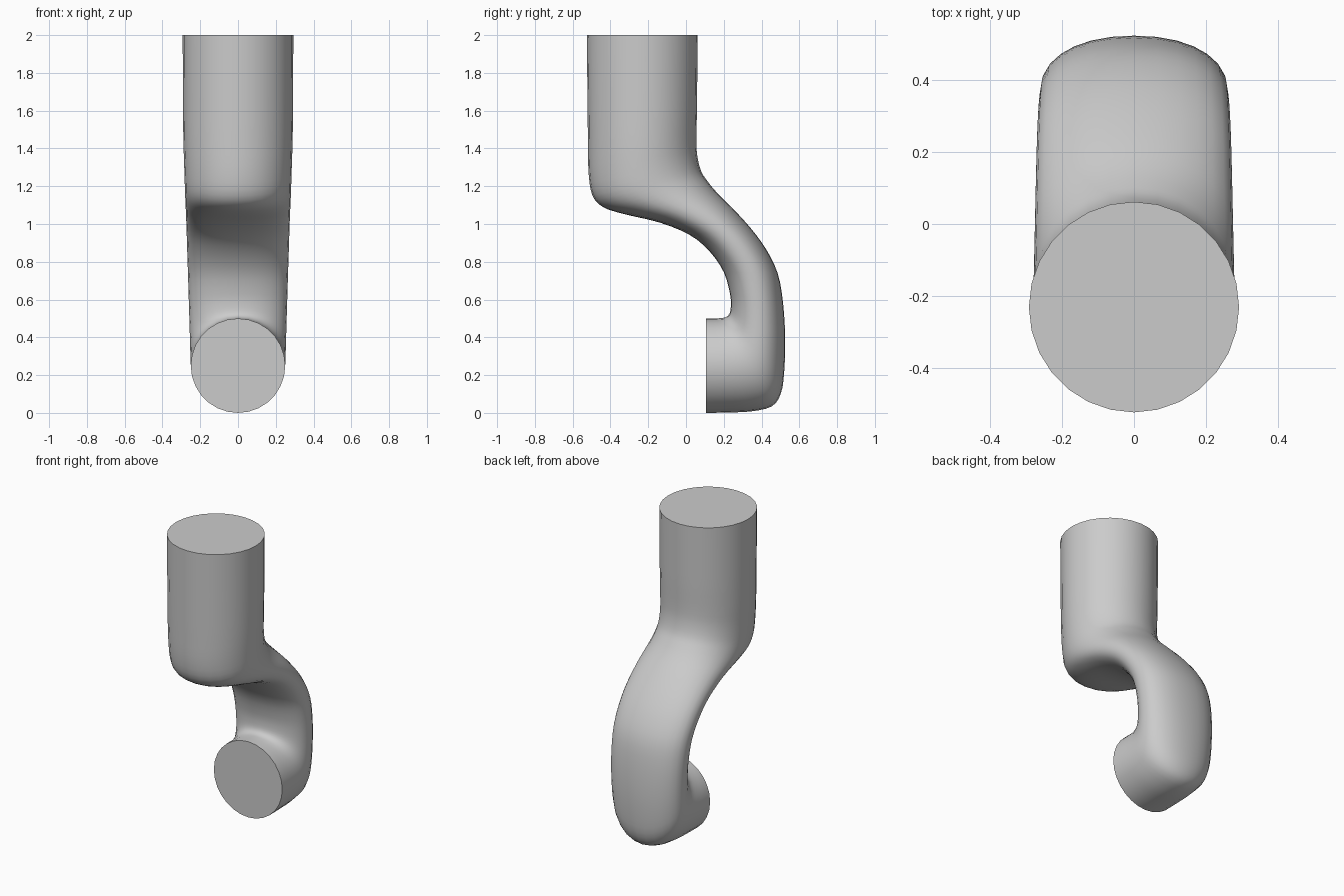
import bpy, bmesh, math
from mathutils import Vector

if "Cube" in bpy.data.objects:
    bpy.data.objects.remove(bpy.data.objects["Cube"])

SIDES = 28   # points around the tube
STEPS = 3    # rings between neighbouring sections

# Cross-sections from top mouth to lower mouth:
# inner edge (y, z), outer edge (y, z), half width in x, roundness
SECTIONS = [
    (-0.525, 2.00, 0.062, 2.00, 0.293, 2.0),
    (-0.523, 1.80, 0.060, 1.80, 0.292, 2.0),
    (-0.521, 1.60, 0.058, 1.60, 0.291, 2.0),
    (-0.519, 1.42, 0.055, 1.45, 0.289, 2.0),
    (-0.515, 1.26, 0.060, 1.36, 0.285, 2.0),
    (-0.495, 1.15, 0.080, 1.28, 0.282, 2.05),
    (-0.440, 1.09, 0.115, 1.225, 0.280, 2.1),
    (-0.330, 1.053, 0.165, 1.165, 0.278, 2.15),
    (-0.140, 1.008, 0.250, 1.080, 0.275, 2.2),
    (0.020, 0.942, 0.345, 0.975, 0.272, 2.2),
    (0.125, 0.855, 0.425, 0.865, 0.269, 2.2),
    (0.200, 0.745, 0.485, 0.740, 0.265, 2.2),
    (0.233, 0.630, 0.513, 0.590, 0.261, 2.2),
    (0.237, 0.560, 0.525, 0.400, 0.257, 2.15),
    (0.228, 0.522, 0.520, 0.220, 0.254, 2.1),
    (0.205, 0.505, 0.503, 0.105, 0.252, 2.05),
    (0.175, 0.501, 0.455, 0.035, 0.251, 2.0),
    (0.145, 0.500, 0.345, 0.008, 0.250, 2.0),
    (0.125, 0.500, 0.220, 0.002, 0.250, 2.0),
    (0.105, 0.500, 0.105, 0.000, 0.250, 2.0),
]


def blend(p0, p1, p2, p3, t):
    """Smooth interpolation between p1 and p2."""
    return 0.5 * (2 * p1 + (p2 - p0) * t + (2 * p0 - 5 * p1 + 4 * p2 - p3) * t * t
                  + (3 * p1 - p0 - 3 * p2 + p3) * t ** 3)


def refined(sections):
    last = len(sections) - 1
    for i in range(last):
        quad = [sections[min(max(i + k, 0), last)] for k in (-1, 0, 1, 2)]
        for s in range(STEPS):
            yield [blend(*vals, s / STEPS) for vals in zip(*quad)]
    yield sections[last]


def rounded(v, n):
    return math.copysign(abs(v) ** (2 / n), v)


def add_ring(bm, section):
    ay, az, by, bz, width, n = section
    centre = Vector((0, (ay + by) / 2, (az + bz) / 2))
    half = Vector((0, (by - ay) / 2, (bz - az) / 2))
    ring = []
    for k in range(SIDES):
        a = 2 * math.pi * k / SIDES
        ring.append(bm.verts.new(centre + half * rounded(math.cos(a), n)
                                 + Vector((width * rounded(math.sin(a), n), 0, 0))))
    return ring


# Bent duct: lofted skin with a flat cap at each mouth
bm = bmesh.new()
rings = [add_ring(bm, s) for s in refined(SECTIONS)]
for r0, r1 in zip(rings, rings[1:]):
    for k in range(SIDES):
        j = (k + 1) % SIDES
        bm.faces.new((r0[k], r0[j], r1[j], r1[k]))
bm.faces.new(rings[0])
bm.faces.new(rings[-1])
bmesh.ops.recalc_face_normals(bm, faces=bm.faces)
mesh = bpy.data.meshes.new("bent_duct")
bm.to_mesh(mesh)
bm.free()

duct = bpy.data.objects.new("bent_duct", mesh)
bpy.context.collection.objects.link(duct)
grey = bpy.data.materials.new("light_grey")
grey.diffuse_color = (0.6, 0.6, 0.6, 1)
grey.use_nodes = True
grey.node_tree.nodes["Principled BSDF"].inputs["Base Color"].default_value = grey.diffuse_color
mesh.materials.append(grey)

bpy.context.view_layer.objects.active = duct
duct.select_set(True)
bpy.ops.object.shade_smooth_by_angle(angle=math.radians(40))
